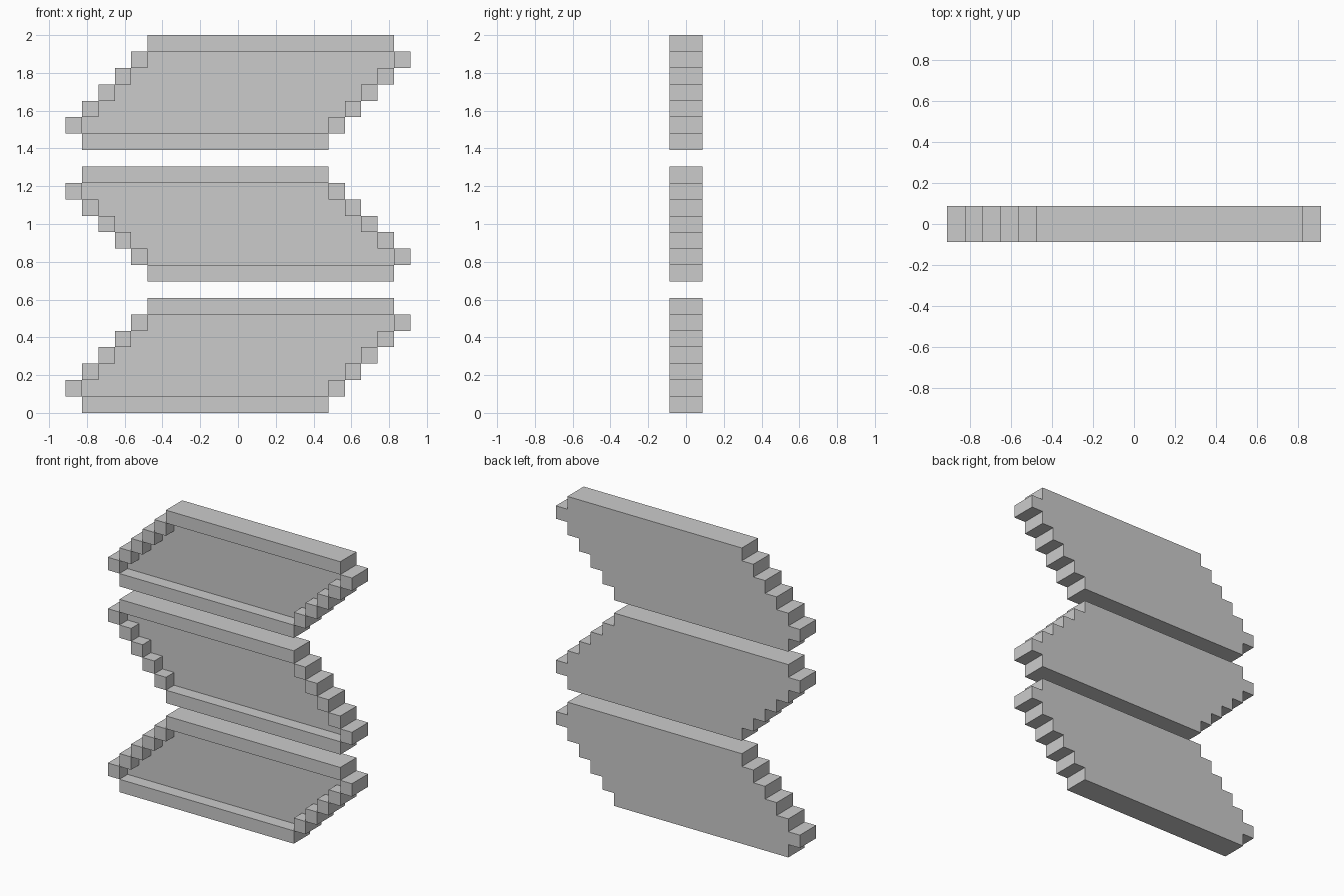
import bpy, bmesh
from mathutils import Vector

if "Cube" in bpy.data.objects:
    bpy.data.objects.remove(bpy.data.objects["Cube"])

U = 2 / 23          # one block
ROWS, PITCH = 7, 8  # bar height and spacing in blocks


def bar_cells(flip):
    """Blocks (col, depth, row): full-depth rim, back half only inside."""
    cells = set()
    for r in range(ROWS):
        if r == 0:
            left, right = 1, 15
        elif r == ROWS - 1:
            left, right = 5, 19
        else:
            left, right = r - 1, r + 15
        row = ROWS - 1 - r if flip else r
        for c in range(left, right + 1):
            cells.add((c, 1, row))
            if r in (0, ROWS - 1) or c in (left, right):
                cells.add((c, 0, row))
    return cells


def skin(name, cells, z0):
    """Wrap the blocks in an outer skin and merge coplanar faces."""
    bm = bmesh.new()
    for cell in cells:
        centre = Vector(cell) + Vector((0.5, 0.5, 0.5))
        for axis in range(3):
            for s in (-1, 1):
                n = Vector((0, 0, 0))
                n[axis] = s
                if tuple(int(v) for v in Vector(cell) + n) in cells:
                    continue
                a = Vector((0, 0, 0))
                a[(axis + 1) % 3] = 0.5
                b = n.cross(a)
                pts = [centre + n * 0.5 + d for d in (a + b, b - a, -a - b, a - b)]
                bm.faces.new([bm.verts.new(((p.x - 10.5) * U, (p.y - 1) * U,
                                            (p.z + z0) * U)) for p in pts])
    bmesh.ops.remove_doubles(bm, verts=bm.verts, dist=1e-4)
    bmesh.ops.dissolve_limit(bm, angle_limit=0.01, verts=bm.verts, edges=bm.edges)
    mesh = bpy.data.meshes.new(name)
    bm.to_mesh(mesh)
    bm.free()
    bpy.context.collection.objects.link(bpy.data.objects.new(name, mesh))


# Three slanted trays, the middle one mirrored
for i, name in enumerate(("lower_bar", "middle_bar", "upper_bar")):
    skin(name, bar_cells(i == 1), i * PITCH)
